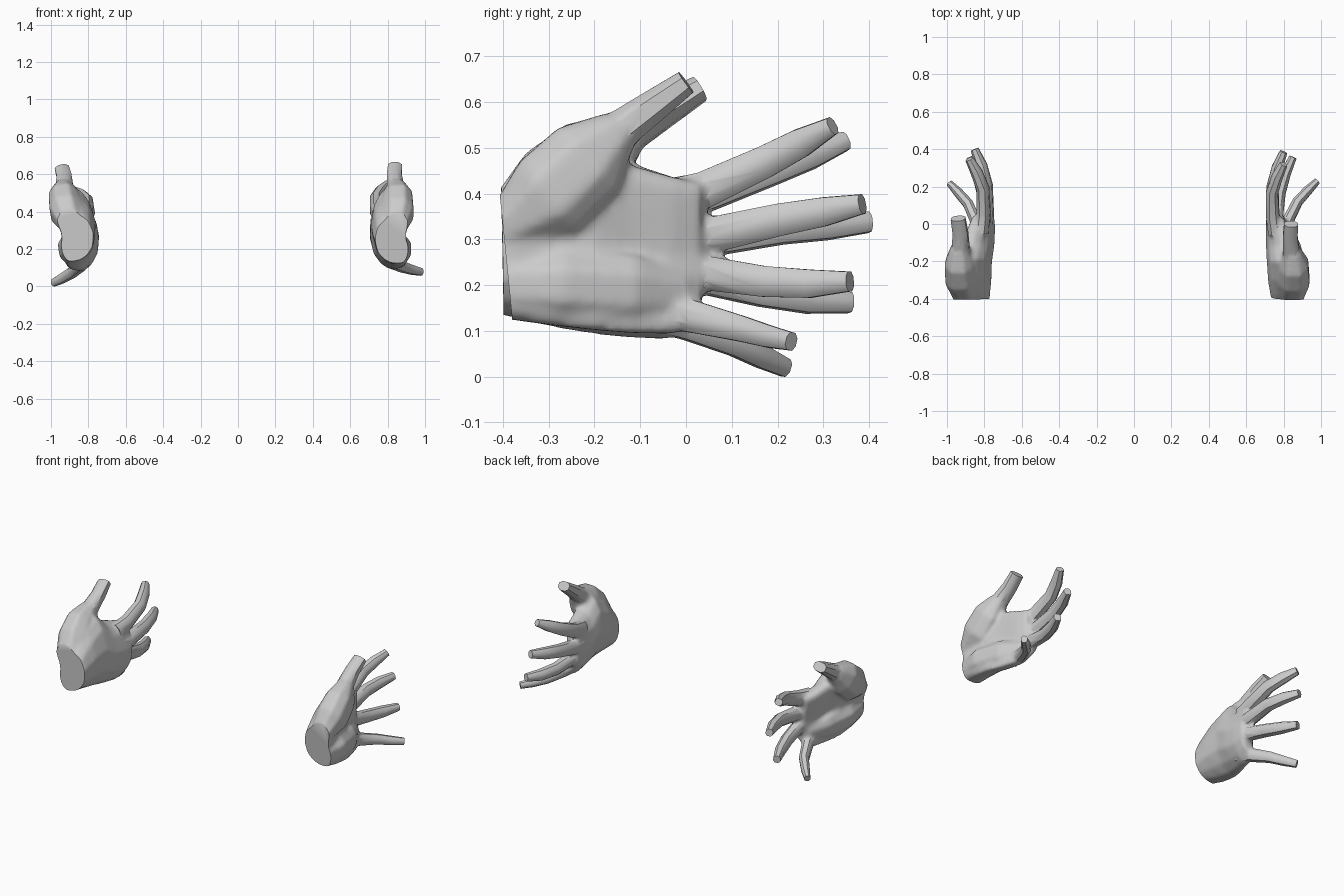
import bpy, bmesh, math
from mathutils import Vector, Matrix

cube = bpy.data.objects.get("Cube")
if cube:
    bpy.data.objects.remove(cube)

grey = bpy.data.materials.new("plain_grey")
grey.use_nodes = True
grey.diffuse_color = (0.6, 0.6, 0.6, 1)
grey.node_tree.nodes["Principled BSDF"].inputs["Base Color"].default_value = (0.6, 0.6, 0.6, 1)


def loft(name, rings):
    """Skin a row of equal rings and cap both ends."""
    bm = bmesh.new()
    rows = [[bm.verts.new(p) for p in ring] for ring in rings]
    n = len(rows[0])
    for a, b in zip(rows, rows[1:]):
        for i in range(n):
            j = (i + 1) % n
            bm.faces.new((a[i], a[j], b[j], b[i]))
    bm.faces.new(rows[0][::-1])
    bm.faces.new(rows[-1])
    bmesh.ops.recalc_face_normals(bm, faces=bm.faces)
    mesh = bpy.data.meshes.new(name)
    bm.to_mesh(mesh)
    bm.free()
    mesh.materials.append(grey)
    obj = bpy.data.objects.new(name, mesh)
    bpy.context.collection.objects.link(obj)
    return obj


def rounded(a, power):
    c, s = math.cos(a), math.sin(a)
    return (math.copysign(abs(c) ** power, c), math.copysign(abs(s) ** power, s))


def limb(name, path, sides=8):
    """Tube through (x, y, z, half thickness, half width) stations."""
    pts = [Vector(p[:3]) for p in path]
    rings = []
    for i, p in enumerate(path):
        tangent = (pts[min(i + 1, len(pts) - 1)] - pts[max(i - 1, 0)]).normalized()
        across = tangent.cross(Vector((1, 0, 0))).normalized()
        out = across.cross(tangent)
        ring = []
        for k in range(sides):
            c, s = rounded(math.tau * (k + 0.5) / sides, 0.85)
            ring.append(pts[i] + out * c * p[3] + across * s * p[4])
        rings.append(ring)
    return loft(name, rings)


def palm_ring(y, z0, z1, x0, x1, bend):
    """Cupped oval section: both edges curl towards the palm side."""
    ring = []
    for k in range(14):
        c, s = rounded(math.tau * k / 14, 0.75)
        ring.append(Vector(((x0 + x1) / 2 + c * (x1 - x0) / 2 + bend * s * s * (1.3 if s < 0 else 0.7),
                            y, (z0 + z1) / 2 + s * (z1 - z0) / 2)))
    return ring


def weld(target, part):
    mod = target.modifiers.new(part.name, "BOOLEAN")
    mod.operation = "UNION"
    mod.solver = "EXACT"
    mod.object = part


palm = loft("left_hand", [
    palm_ring(-0.44, 0.13, 0.32, 0.745, 0.89, 0.02),
    palm_ring(-0.38, 0.122, 0.39, 0.728, 0.90, 0.03),
    palm_ring(-0.30, 0.11, 0.475, 0.715, 0.89, 0.05),
    palm_ring(-0.20, 0.098, 0.54, 0.709, 0.87, 0.06),
    palm_ring(-0.12, 0.092, 0.465, 0.704, 0.84, 0.06),
    palm_ring(-0.03, 0.09, 0.44, 0.703, 0.82, 0.05),
    palm_ring(0.033, 0.125, 0.425, 0.705, 0.795, 0.04)])

fingers = {
    "index_finger": [(0.755, -0.05, 0.38, 0.04, 0.05), (0.742, 0.04, 0.408, 0.038, 0.043),
                     (0.738, 0.17, 0.468, 0.034, 0.038), (0.765, 0.25, 0.51, 0.031, 0.034),
                     (0.80, 0.32, 0.548, 0.022, 0.021)],
    "middle_finger": [(0.75, -0.05, 0.30, 0.04, 0.05), (0.742, 0.05, 0.308, 0.038, 0.042),
                      (0.741, 0.20, 0.342, 0.034, 0.038), (0.765, 0.30, 0.36, 0.031, 0.034),
                      (0.80, 0.385, 0.377, 0.022, 0.023)],
    "ring_finger": [(0.765, -0.05, 0.23, 0.04, 0.05), (0.763, 0.04, 0.227, 0.036, 0.04),
                    (0.78, 0.17, 0.208, 0.034, 0.036), (0.81, 0.27, 0.203, 0.031, 0.033),
                    (0.85, 0.358, 0.208, 0.022, 0.023)],
    "little_finger": [(0.80, -0.07, 0.15, 0.035, 0.045), (0.825, 0.02, 0.13, 0.032, 0.037),
                      (0.875, 0.12, 0.105, 0.029, 0.03), (0.93, 0.18, 0.088, 0.026, 0.026),
                      (0.98, 0.23, 0.077, 0.018, 0.021)],
    "thumb": [(0.85, -0.19, 0.50, 0.055, 0.065), (0.84, -0.135, 0.545, 0.047, 0.045),
              (0.835, -0.07, 0.592, 0.042, 0.038), (0.84, 0.0, 0.643, 0.04, 0.029)]}

# Fleshy pads and finger roots, melted softly into the palm
roots = [limb(name + "_root", path[:3]) for name, path in fingers.items()]
roots.append(limb("thumb_pad", [(0.845, -0.41, 0.315, 0.06, 0.045), (0.855, -0.3, 0.395, 0.09, 0.105),
                                (0.855, -0.215, 0.475, 0.082, 0.1), (0.845, -0.145, 0.54, 0.05, 0.05)]))
roots.append(limb("palm_heel", [(0.845, -0.43, 0.2, 0.06, 0.06), (0.862, -0.27, 0.2, 0.07, 0.08),
                                (0.84, -0.12, 0.19, 0.055, 0.08), (0.80, 0.0, 0.18, 0.03, 0.05)]))
for root in roots:
    weld(palm, root)
remesh = palm.modifiers.new("melt", "REMESH")
remesh.mode = "VOXEL"
remesh.voxel_size = 0.01
smooth = palm.modifiers.new("soften", "SMOOTH")
smooth.factor = 0.5
smooth.iterations = 10

# Crisp fingers with flat tips
tips = [limb(name, path) for name, path in fingers.items()]
for tip in tips:
    weld(palm, tip)

evaluated = palm.evaluated_get(bpy.context.evaluated_depsgraph_get())
hand_mesh = bpy.data.meshes.new_from_object(evaluated)
palm.modifiers.clear()
for part in roots + tips:
    bpy.data.objects.remove(part)

# Flat, slightly slanted wrist
bm = bmesh.new()
bm.from_mesh(hand_mesh)
bmesh.ops.bisect_plane(bm, geom=bm.verts[:] + bm.edges[:] + bm.faces[:], plane_co=(0, -0.397, 0.3),
                       plane_no=(0, -1, -0.1), clear_outer=True)
bmesh.ops.holes_fill(bm, edges=[e for e in bm.edges if e.is_boundary])
bmesh.ops.recalc_face_normals(bm, faces=bm.faces)
for face in bm.faces:
    face.material_index = 0
bm.to_mesh(hand_mesh)
bm.free()
hand_mesh.materials.clear()
hand_mesh.materials.append(grey)
palm.data = hand_mesh

# Opposite hand: mirrored, with a slightly different wrist pose
right_mesh = hand_mesh.copy()
wrist = Vector((-0.83, -0.3, 0.3))
right_mesh.transform(Matrix.Translation(wrist + Vector((-0.049, -0.003, 0.01)))
                     @ Matrix.Rotation(-0.16, 4, "Y") @ Matrix.Rotation(-0.08, 4, "X")
                     @ Matrix.Scale(1.02, 4) @ Matrix.Translation(-wrist)
                     @ Matrix.Diagonal((-1, 1, 1, 1)))
right_mesh.flip_normals()
right_hand = bpy.data.objects.new("right_hand", right_mesh)
bpy.context.collection.objects.link(right_hand)

for hand in (palm, right_hand):
    bpy.ops.object.select_all(action="DESELECT")
    hand.select_set(True)
    bpy.context.view_layer.objects.active = hand
    bpy.ops.object.shade_smooth_by_angle(angle=math.radians(45))
